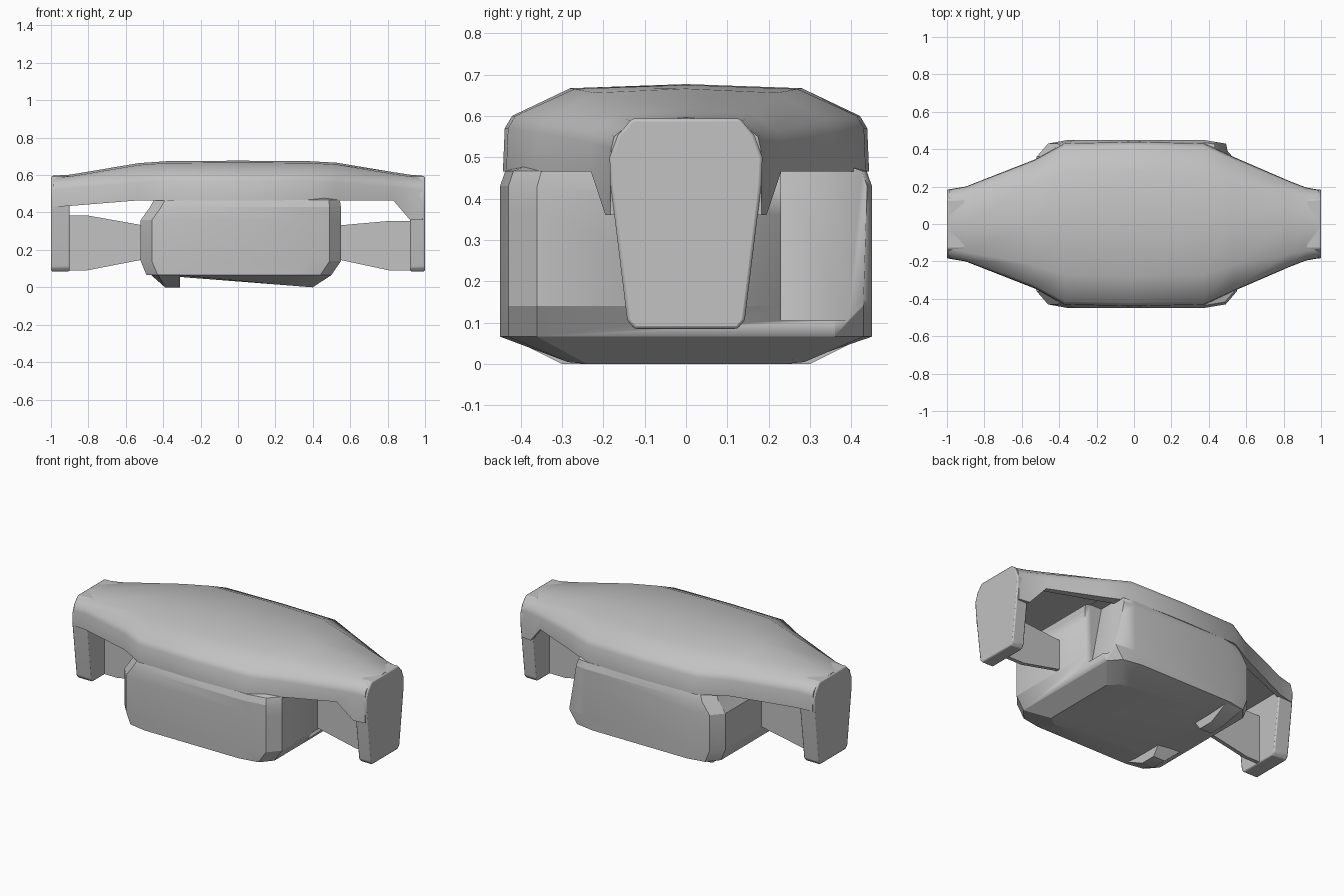
import bpy, bmesh, math

cube = bpy.data.objects.get("Cube")
if cube:
    bpy.data.objects.remove(cube)

grey = bpy.data.materials.new("light grey")
grey.use_nodes = True
colour = (0.54, 0.54, 0.54, 1)
grey.diffuse_color = colour
grey.node_tree.nodes["Principled BSDF"].inputs["Base Color"].default_value = colour


def loft(name, rings, bevel=0, sharp=28):
    """Skin a closed solid through matching rings of points."""
    bm = bmesh.new()
    loops = [[bm.verts.new(p) for p in ring] for ring in rings]
    n = len(loops[0])
    for a, b in zip(loops, loops[1:]):
        for i in range(n):
            j = (i + 1) % n
            bm.faces.new((a[i], a[j], b[j], b[i]))
    bm.faces.new(loops[0])
    bm.faces.new(loops[-1])
    bmesh.ops.recalc_face_normals(bm, faces=bm.faces)
    mesh = bpy.data.meshes.new(name)
    bm.to_mesh(mesh)
    bm.free()
    mesh.materials.append(grey)
    obj = bpy.data.objects.new(name, mesh)
    bpy.context.collection.objects.link(obj)
    if bevel:
        mod = obj.modifiers.new("soft edges", 'BEVEL')
        mod.width, mod.segments, mod.limit_method = bevel, 2, 'ANGLE'
    bpy.ops.object.select_all(action='DESELECT')
    obj.select_set(True)
    bpy.context.view_layer.objects.active = obj
    bpy.ops.object.shade_smooth_by_angle(angle=math.radians(sharp))
    return obj


def mirror_y(half):
    """Close a half outline by reflecting it across y = 0."""
    return half + [(-y, z) for y, z in reversed(half) if y > 0]


# Domed top shell with a rim and a shallow recess underneath
def shell_ring(x, w, crest_y, top, shoulder, bottom):
    roof = bottom + 0.035
    half = [(0, top), (crest_y, top - 0.01), (0.95 * w, shoulder + 0.02),
            (0.99 * w, shoulder - 0.01), (w, bottom), (0.85 * w, bottom),
            (0.8 * w, roof), (0, roof)]
    return [(x, y, z) for y, z in mirror_y(half)]


loft("top_shell", [shell_ring(*s) for s in (
    (-0.99, 0.185, 0.13, 0.597, 0.53, 0.43),
    (-0.9, 0.2, 0.15, 0.602, 0.54, 0.435),
    (-0.53, 0.345, 0.22, 0.664, 0.57, 0.465),
    (-0.37, 0.435, 0.27, 0.675, 0.58, 0.465),
    (0, 0.443, 0.28, 0.677, 0.58, 0.465),
    (0.37, 0.435, 0.27, 0.675, 0.58, 0.465),
    (0.53, 0.36, 0.22, 0.666, 0.57, 0.465),
    (0.83, 0.23, 0.16, 0.616, 0.545, 0.465),
    (0.92, 0.195, 0.145, 0.602, 0.535, 0.36),
    (0.99, 0.183, 0.13, 0.596, 0.53, 0.36))], sharp=40)

# Down-turned end legs
leg_half = [(0.125, 0.085), (0.142, 0.105), (0.182, 0.43), (0.185, 0.5),
            (0.165, 0.553), (0.13, 0.594)]
for name, inner, outer in (("right_leg", -0.9, -1), ("left_leg", 0.92, 1)):
    loft(name, [[(x, y, z) for y, z in mirror_y(leg_half)]
                for x in (inner, outer)], 0.007)


# Main body with chamfered corners and a sloping underside
def body_ring(l, r, w, z, slope=0):
    half = [(l, 0.8 * w), (l + 0.06, 0.955 * w), (l + 0.17, w),
            (r - 0.18, w), (r - 0.06, 0.955 * w), (r, 0.8 * w)]
    outline = half + [(x, -y) for x, y in reversed(half)]
    return [(x, y, z + slope * (r - x)) for x, y in outline]


body = loft("body", [
    body_ring(-0.39, 0.4, 0.3, 0, 0.078),
    body_ring(-0.49, 0.5, 0.45, 0.066),
    body_ring(-0.52, 0.55, 0.45, 0.14),
    body_ring(-0.52, 0.55, 0.45, 0.36),
    body_ring(-0.47, 0.55, 0.45, 0.43),
    body_ring(-0.45, 0.545, 0.437, 0.467),
    body_ring(-0.4, 0.44, 0.34, 0.505)], sharp=18)

# Open notch with a sloping back wall at one rear corner of the body
notch = loft("notch_cutter", [
    [(x, 0.23, z), (0.7, 0.23, z), (0.7, 0.6, z), (x, 0.6, z)]
    for x, z in ((0.5, 0.105), (0.43, 0.48))])
notch.hide_render = True
cut = body.modifiers.new("corner notch", 'BOOLEAN')
cut.operation, cut.object, cut.solver = 'DIFFERENCE', notch, 'EXACT'
bpy.context.view_layer.objects.active = body
bpy.ops.object.modifier_move_to_index(modifier=cut.name, index=0)
bpy.ops.object.modifier_apply(modifier=cut.name)
bpy.data.objects.remove(notch)

# Feet under the raised end of the body
for name, side in (("rear_foot", 1), ("front_foot", -1)):
    loft(name, [
        [(x, side * y, 0) for x, y in ((-0.39, 0.2), (-0.31, 0.2), (-0.31, 0.3), (-0.39, 0.3))],
        [(x, side * y, 0.07) for x, y in ((-0.47, 0.15), (-0.31, 0.15), (-0.31, 0.44), (-0.43, 0.43))]])


# Thin flared webs joining the body to the legs
def web_ring(x, low, high, w=0.012):
    return [(x, -w, low), (x, w, low), (x, w, high), (x, -w, high)]


for name, side, start, end, top in (("right_web", -1, 0.5, 0.92, 0.385),
                                    ("left_web", 1, 0.53, 0.94, 0.355)):
    loft(name, [web_ring(side * start, 0.15, 0.33),
                web_ring(side * 0.81, 0.09, top),
                web_ring(side * end, 0.09, top)])
